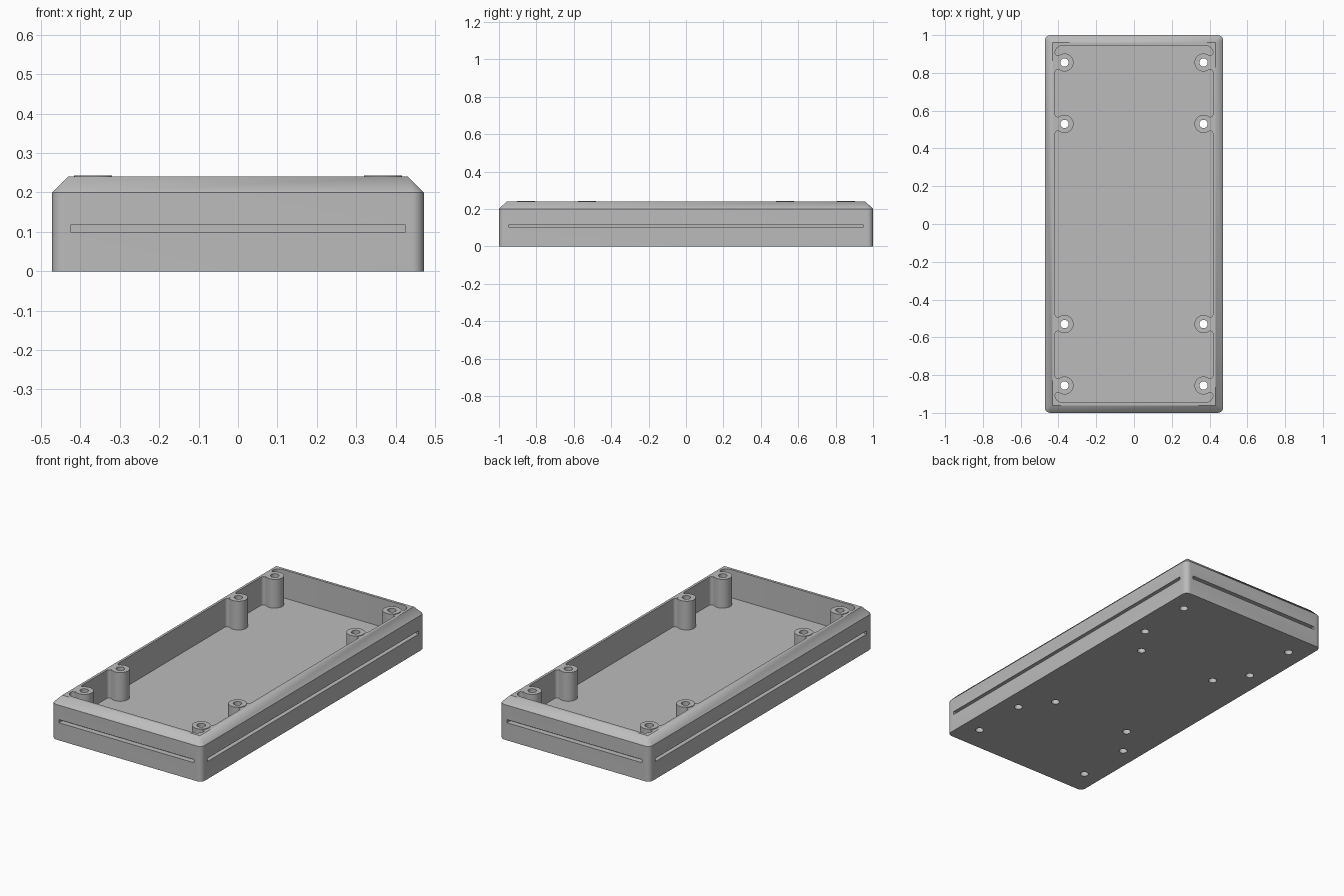
import bpy, bmesh, math
from math import cos, sin, pi, hypot, sqrt, atan2

if "Cube" in bpy.data.objects:
    bpy.data.objects.remove(bpy.data.objects["Cube"], do_unlink=True)

W, L = 0.472, 1.0              # half width, half length
FLOOR, SHOULDER, RIM = 0.08, 0.2, 0.24
CAV_X, CAV_Y = 0.418, 0.945    # half size of the cavity
POST_X, POST_R, HOLE_R, POST_TOP = 0.368, 0.048, 0.022, 0.243
POST_YS = (0.855, 0.53, -0.53, -0.855)
POSTS = [(s * POST_X, y) for s in (1, -1) for y in POST_YS]
MOUNTS = [(sx * 0.25, sy * 0.36) for sx in (1, -1) for sy in (1, -1)]

grey = bpy.data.materials.new("plain grey")
grey.use_nodes = True
grey.diffuse_color = (0.5, 0.5, 0.5, 1)
grey.node_tree.nodes["Principled BSDF"].inputs["Base Color"].default_value = (0.5, 0.5, 0.5, 1)


def rounded_rect(hx, hy, r, steps=8):
    """Counter-clockwise outline; r = 0 keeps the same number of points."""
    pts = []
    for k, (sx, sy) in enumerate(((1, 1), (-1, 1), (-1, -1), (1, -1))):
        for i in range(steps + 1):
            a = (k + i / steps) * pi / 2
            pts.append((sx * (hx - r) + r * cos(a), sy * (hy - r) + r * sin(a)))
    return pts


def circle(cx, cy, r, n=32):
    return [(cx + r * cos(2 * pi * i / n), cy + r * sin(2 * pi * i / n)) for i in range(n)]


def loft(bm, levels, caps=True):
    """Skin a stack of (outline, z) levels; returns nothing, adds to bm."""
    rings = [[bm.verts.new((x, y, z)) for x, y in pts] for pts, z in levels]
    n = len(rings[0])
    for a, b in zip(rings, rings[1:]):
        for i in range(n):
            j = (i + 1) % n
            bm.faces.new((a[i], a[j], b[j], b[i]))
    if caps:
        bm.faces.new(rings[0][::-1])
        bm.faces.new(rings[-1])


def finish(bm, name):
    bmesh.ops.remove_doubles(bm, verts=bm.verts, dist=1e-5)
    bmesh.ops.recalc_face_normals(bm, faces=bm.faces)
    mesh = bpy.data.meshes.new(name)
    bm.to_mesh(mesh)
    bm.free()
    mesh.materials.append(grey)
    obj = bpy.data.objects.new(name, mesh)
    bpy.context.collection.objects.link(obj)
    return obj


def select(obj):
    bpy.ops.object.select_all(action='DESELECT')
    obj.select_set(True)
    bpy.context.view_layer.objects.active = obj


def cut(obj, cutter):
    cutter.hide_render = True
    mod = obj.modifiers.new("cut", 'BOOLEAN')
    mod.operation, mod.solver, mod.object = 'DIFFERENCE', 'EXACT', cutter
    select(obj)
    bpy.ops.object.modifier_apply(modifier=mod.name)
    bpy.data.objects.remove(cutter, do_unlink=True)


# Case: rounded upright edges, chamfered rim meeting at sharp corners
bm = bmesh.new()
outer = rounded_rect(W, L, 0.03)
loft(bm, [(outer, 0), (outer, SHOULDER), (rounded_rect(W - 0.04, L - 0.04, 0), RIM)])
case = finish(bm, "case")

# Open cavity
bm = bmesh.new()
cavity = rounded_rect(CAV_X, CAV_Y, 0.04)
loft(bm, [(cavity, FLOOR), (cavity, 0.4)])
cut(case, finish(bm, "cavity_cutter"))

# Screw holes, blind mounting holes and the slots around the sides
bm = bmesh.new()
for x, y in POSTS:
    hole = circle(x, y, HOLE_R)
    loft(bm, [(hole, -0.05), (hole, FLOOR + 0.02)])
for x, y in MOUNTS:
    hole = circle(x, y, HOLE_R)
    loft(bm, [(hole, -0.05), (hole, 0.05)])
for s in (1, -1):
    for cx, cy, hx, hy in ((s * W, 0, 0.03, 0.947), (0, s * L, 0.425, 0.03)):
        slot = [(cx + a * hx, cy + b * hy) for a, b in ((1, 1), (-1, 1), (-1, -1), (1, -1))]
        loft(bm, [(slot, 0.1), (slot, 0.118)])
cut(case, finish(bm, "hole_and_slot_cutter"))

# Screw posts: tubes standing on the floor
bm = bmesh.new()
for x, y in POSTS:
    shell, bore = circle(x, y, POST_R), circle(x, y, HOLE_R)
    loft(bm, [(shell, FLOOR), (shell, POST_TOP), (bore, POST_TOP), (bore, FLOOR)], caps=False)
posts = finish(bm, "screw_posts")

# Filleted webs joining each post to the side wall
bm = bmesh.new()
F = 0.015
dx = CAV_X - F - POST_X
dy = sqrt((POST_R + F) ** 2 - dx ** 2)
end = pi + atan2(dy, dx)
arc = [(POST_X + dx + F * cos(a), dy + F * sin(a))
       for a in [2 * pi + (end - 2 * pi) * i / 8 for i in range(9)]]
profile = arc + [(x, -y) for x, y in reversed(arc)]
for px, py in POSTS:
    side = math.copysign(1, px)
    web = [(side * x, py + y) for x, y in profile]
    loft(bm, [(web, FLOOR), (web, RIM)])
webs = finish(bm, "post_webs")

for obj in (case, posts, webs):
    select(obj)
    bpy.ops.object.shade_smooth_by_angle(angle=math.radians(30))
